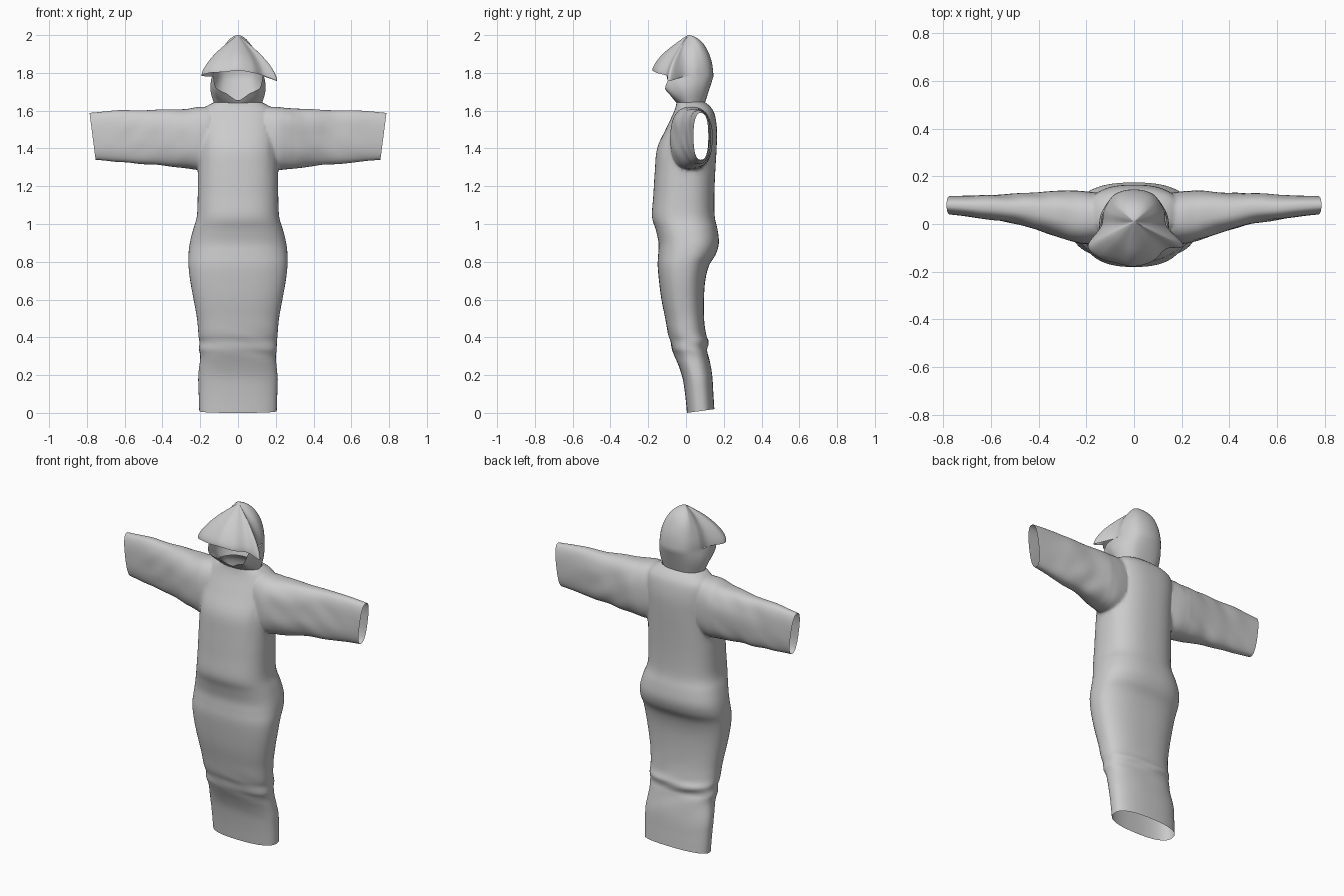
import bpy, bmesh, math
from mathutils import Vector, noise

if "Cube" in bpy.data.objects:
    bpy.data.objects.remove(bpy.data.objects["Cube"])


def spline(keys, steps, closed=False):
    """Catmull-Rom through rows of numbers."""
    n, out = len(keys), []
    pick = (lambda i: keys[i % n]) if closed else (lambda i: keys[min(max(i, 0), n - 1)])
    for i in range(n if closed else n - 1):
        for s in range(steps):
            t = s / steps
            out.append([0.5 * (2 * b + (c - a) * t + (2 * a - 5 * b + 4 * c - d) * t * t
                               + (3 * b - a - 3 * c + d) * t ** 3)
                        for a, b, c, d in zip(pick(i - 1), pick(i), pick(i + 1), pick(i + 2))])
    if not closed:
        out.append(list(keys[-1]))
    return out


def oval(n, power):
    """Rounded-box cross-section in the range -1..1."""
    pts = []
    for i in range(n):
        a = 2 * math.pi * i / n
        c, s = math.cos(a), math.sin(a)
        pts.append((math.copysign(abs(c) ** (2 / power), c), math.copysign(abs(s) ** (2 / power), s)))
    return pts


def skin(bm, rings, caps=False):
    rows = [[bm.verts.new(p) for p in r] for r in rings]
    n = len(rows[0])
    for a, b in zip(rows, rows[1:]):
        for i in range(n):
            j = (i + 1) % n
            bm.faces.new((a[i], a[j], b[j], b[i]))
    if caps:
        bm.faces.new(rows[0])
        bm.faces.new(rows[-1])


def finish(bm, name):
    bmesh.ops.recalc_face_normals(bm, faces=bm.faces)
    me = bpy.data.meshes.new(name)
    bm.to_mesh(me)
    bm.free()
    ob = bpy.data.objects.new(name, me)
    bpy.context.collection.objects.link(ob)
    return ob


def shade(ob):
    for f in ob.data.polygons:
        f.use_smooth = True


# Gown body: height, half width, front y, back y
body_keys = [
    (0.0, .205, .005, .15), (.1, .208, -.005, .145), (.2, .21, -.022, .138), (.3, .2, -.06, .122),
    (.34, .205, -.075, .112), (.38, .206, -.083, .12), (.42, .21, -.095, .105), (.5, .217, -.11, .096),
    (.6, .235, -.13, .095), (.7, .253, -.143, .102), (.78, .262, -.15, .122), (.84, .262, -.147, .158),
    (.9, .255, -.145, .174), (.97, .238, -.16, .167), (1.04, .218, -.18, .152), (1.15, .213, -.173, .15),
    (1.28, .212, -.165, .155), (1.4, .208, -.153, .162), (1.5, .205, -.108, .164), (1.58, .2, -.07, .152),
    (1.62, .17, -.055, .13), (1.645, .125, -.05, .1)]
bm = bmesh.new()
rings = []
for z, w, f, b in spline(body_keys, 4):
    tilt = 0.02 * max(0, 1 - z / 0.1)
    rings.append([(w * x, (f + b) / 2 + (b - f) / 2 * y, z + tilt * (y + 1) / 2)
                  for x, y in oval(72, 2.5)])
skin(bm, rings, True)
gown = finish(bm, "gown")

# Sleeves: x, bottom z, top z, front y, back y
sleeve_keys = [(.1, 1.32, 1.615, -.06, .12), (.2, 1.285, 1.622, -.085, .138), (.3, 1.297, 1.612, -.06, .138),
               (.4, 1.308, 1.606, -.025, .132), (.5, 1.316, 1.603, .0, .127), (.65, 1.33, 1.598, .025, .12),
               (.77, 1.34, 1.588, .04, .118)]
for side in (-1, 1):
    bm = bmesh.new()
    rings = []
    for x, lo, hi, f, b in spline(sleeve_keys, 8):
        lean = 0.016 * max(0, (x - .4) / .37)
        rings.append([(side * (x + lean * v), (f + b) / 2 + (b - f) / 2 * u, (lo + hi) / 2 + (hi - lo) / 2 * v)
                      for u, v in oval(48, 2.5)])
    skin(bm, rings, True)
    sleeve = finish(bm, "sleeve")
    mod = gown.modifiers.new("join_sleeve", "BOOLEAN")
    mod.operation, mod.solver, mod.object = "UNION", "EXACT", sleeve
    bpy.context.view_layer.objects.active = gown
    bpy.ops.object.modifier_apply(modifier=mod.name)
    bpy.data.objects.remove(sleeve)

# Open the hem, cuffs and neck, soften the armhole, then add cloth folds
bm = bmesh.new()
bm.from_mesh(gown.data)
ends = []
for f in bm.faces:
    c, n = f.calc_center_median(), f.normal
    if (c.z < .03 and n.z < -.8) or (abs(c.x) > .74 and abs(n.x) > .8) or (c.z > 1.64 and n.z > .95):
        ends.append(f)
bmesh.ops.delete(bm, geom=ends, context="FACES")
bmesh.ops.remove_doubles(bm, verts=bm.verts, dist=.0015)
seam = [v for v in bm.verts if .16 < abs(v.co.x) < .27 and v.co.z > 1.24]
for _ in range(5):
    bmesh.ops.smooth_vert(bm, verts=seam, factor=.5, use_axis_x=True, use_axis_y=True, use_axis_z=True)
bm.normal_update()
for v in bm.verts:
    p, n = v.co.copy(), v.normal.copy()
    ax = abs(p.x)
    if ax > .2 and p.z > 1.25:
        amp = .007 * min(1, (ax - .2) / .08) * max(0, min(1, (.76 - ax) / .2))
        q = Vector((p.x * 9 + p.z * 5 * math.copysign(1, p.x), p.y * 8, p.z * 9))
    else:
        amp = .008 * math.exp(-((p.z - .33) / .12) ** 2) * (1 if p.y > .03 else .5)
        q = Vector((p.x * 5, p.y * 4, p.z * 20 + p.x * 5))
    v.co += n * amp * noise.noise(q)
finish_me = gown.data
bm.to_mesh(finish_me)
bm.free()
shade(gown)

# Hood: crown with a flared brim, then the collar below the face opening
half_back = [(0, .145, 1.78), (.08, .125, 1.78), (.125, .06, 1.78), (.138, -.01, 1.78)]
left_brim = [(.193, -.09, 1.785), (.15, -.14, 1.8), (.07, -.165, 1.805)]
right_brim = [(.207, -.09, 1.757), (.135, -.105, 1.785), (.08, -.155, 1.80)]


def flip(pts):
    return [(-x, y, z) for x, y, z in pts]


def loop(right, front, left):
    return spline(right + [front] + flip(left)[:0:-1], 8, True)


edge = loop(half_back + right_brim, (0, -.178, 1.813), half_back + left_brim)
apex = Vector((0, .01, 2.0))
rings = []
for k in range(1, 21):
    t = k / 20
    u, v = math.sin(t * math.pi / 2), 1 - math.cos(t * math.pi / 2)
    ring = []
    for e in edge:
        mix = max(0, min(.6, (.1 - e[1]) * 4))
        h = mix * u + (1 - mix) * v
        p = Vector((e[0] * u, apex.y + (e[1] - apex.y) * u, apex.z + (e[2] - apex.z) * h))
        p += (p - Vector((0, 0, 1.8))) * .05 * noise.noise(p * 11) * u * (1 - t)
        ring.append(p)
    rings.append(ring)
bm = bmesh.new()
skin(bm, rings)
tip = bm.verts.new(apex)
bm.verts.ensure_lookup_table()
m = len(edge)
for i in range(m):
    bm.faces.new((bm.verts[i], bm.verts[(i + 1) % m], tip))

face_side = [(.13, -.08, 1.775), (.115, -.11, 1.72), (.06, -.09, 1.69)]
neck_side = [(0, .1, 1.64), (.07, .092, 1.64), (.11, .06, 1.64), (.127, .02, 1.64),
             (.117, -.01, 1.64), (.085, -.034, 1.64), (.04, -.048, 1.64)]
top = loop(half_back + face_side, (0, -.06, 1.655), half_back + face_side)
low = loop(neck_side, (0, -.05, 1.64), neck_side)
rings = []
for k in range(9):
    t = k / 8
    bulge = 1 + .1 * math.sin(math.pi * t)
    rings.append([((a[0] + (b[0] - a[0]) * t) * bulge, a[1] + (b[1] - a[1]) * t, a[2] + (b[2] - a[2]) * t)
                  for a, b in zip(low, top)])
skin(bm, rings)
bmesh.ops.remove_doubles(bm, verts=bm.verts, dist=.001)
shade(finish(bm, "hood"))
